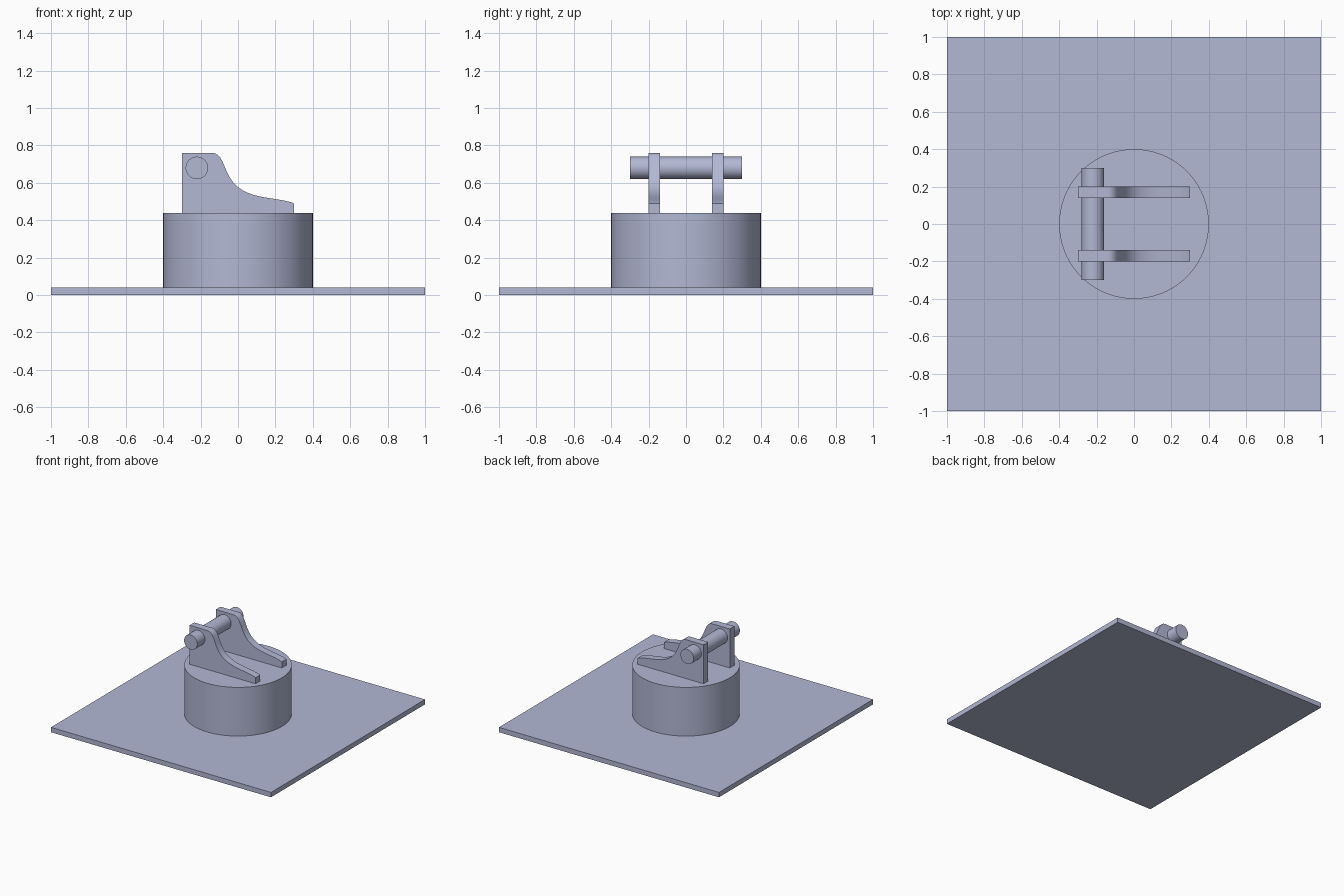
import bpy
import bmesh
import math
from mathutils import Vector
from mathutils.geometry import interpolate_bezier

cube = bpy.data.objects.get("Cube")
if cube:
    bpy.data.objects.remove(cube, do_unlink=True)

# Single blue-grey colour
COLOUR = (0.45, 0.48, 0.66, 1.0)
mat = bpy.data.materials.new("blue_grey")
mat.use_nodes = True
mat.diffuse_color = COLOUR
mat.node_tree.nodes["Principled BSDF"].inputs["Base Color"].default_value = COLOUR


def finish(name, smooth=False):
    obj = bpy.context.object
    obj.name = name
    obj.data.name = name
    obj.data.materials.append(mat)
    if smooth:
        bpy.ops.object.shade_smooth_by_angle(angle=math.radians(30))
    return obj


def cylinder(name, radius, depth, location, rotation=(0, 0, 0), sides=64):
    bpy.ops.mesh.primitive_cylinder_add(vertices=sides, radius=radius, depth=depth,
                                        location=location, rotation=rotation)
    return finish(name, smooth=True)


def extruded_plate(name, profile, y0, y1):
    """Extrude an x/z outline from y0 to y1."""
    bm = bmesh.new()
    face = bm.faces.new([bm.verts.new((x, y0, z)) for x, z in profile])
    result = bmesh.ops.extrude_face_region(bm, geom=[face])
    verts = [v for v in result["geom"] if isinstance(v, bmesh.types.BMVert)]
    bmesh.ops.translate(bm, verts=verts, vec=(0, y1 - y0, 0))
    bmesh.ops.recalc_face_normals(bm, faces=bm.faces)
    mesh = bpy.data.meshes.new(name)
    bm.to_mesh(mesh)
    bm.free()
    obj = bpy.data.objects.new(name, mesh)
    bpy.context.collection.objects.link(obj)
    bpy.ops.object.select_all(action="DESELECT")
    obj.select_set(True)
    bpy.context.view_layer.objects.active = obj
    return finish(name, smooth=True)


# Square base plate
bpy.ops.mesh.primitive_cube_add(size=1, location=(0, 0, 0.02))
bpy.context.object.scale = (2, 2, 0.04)
bpy.ops.object.transform_apply(location=False, rotation=False, scale=True)
finish("base_plate")

# Round drum
cylinder("drum", 0.4, 0.4, (0, 0, 0.24), sides=96)

# Bracket outline: upright back, swept curve down to a low toe
segments = [
    [(-0.14, 0.76), (-0.09, 0.76), (-0.08, 0.70), (-0.055, 0.65)],
    [(-0.055, 0.65), (-0.03, 0.60), (0.0, 0.565), (0.07, 0.54)],
    [(0.07, 0.54), (0.14, 0.515), (0.24, 0.515), (0.30, 0.49)],
]
outline = [(-0.30, 0.44), (-0.30, 0.76), (-0.14, 0.76)]
for seg in segments:
    points = interpolate_bezier(*[Vector((x, z, 0)) for x, z in seg], 13)
    outline += [(p.x, p.y) for p in points[1:]]
outline.append((0.30, 0.44))

# Pair of brackets
for name, y in (("front_bracket", -0.17), ("back_bracket", 0.17)):
    extruded_plate(name, outline, y - 0.03, y + 0.03)

# Pin through both brackets
cylinder("pin", 0.06, 0.6, (-0.22, 0, 0.68), (math.pi / 2, 0, 0), sides=48)
